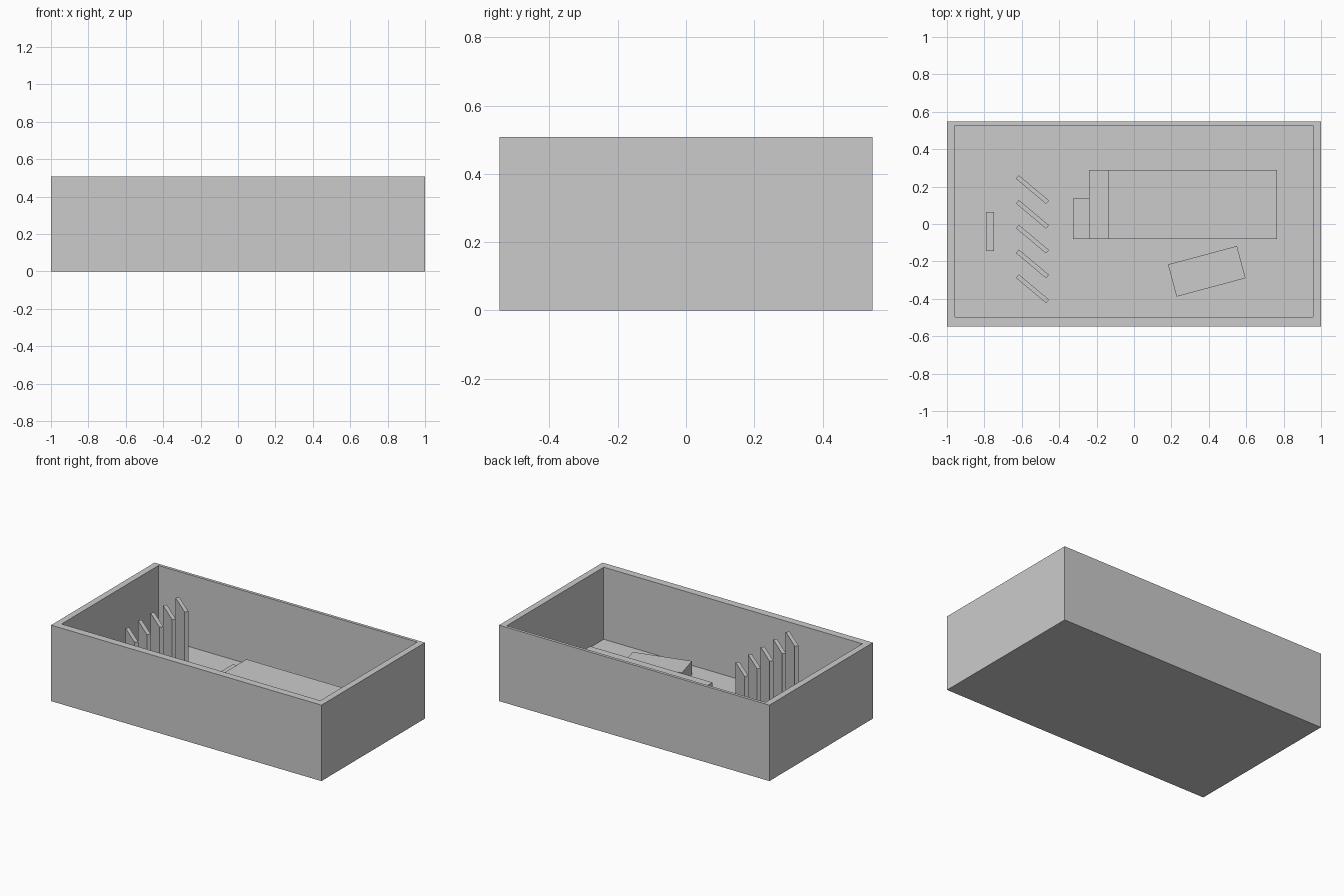
import bpy
from math import radians

if "Cube" in bpy.data.objects:
    bpy.data.objects.remove(bpy.data.objects["Cube"])

FLOOR = 0.026


def box(name, x0, x1, y0, y1, z0, z1, angle=0.0):
    """Box between the given bounds, turned about its own vertical axis."""
    bpy.ops.mesh.primitive_cube_add(
        size=1,
        location=((x0 + x1) / 2, (y0 + y1) / 2, (z0 + z1) / 2),
        rotation=(0, 0, radians(angle)))
    ob = bpy.context.object
    ob.name = name
    ob.scale = (x1 - x0, y1 - y0, z1 - z0)
    return ob


def turned_box(name, cx, cy, length, width, top, angle):
    return box(name, cx - length / 2, cx + length / 2,
               cy - width / 2, cy + width / 2, FLOOR, top, angle)


# Tray shell: end walls run full depth, long walls fit between them
box("floor", -0.957, 0.957, -0.497, 0.527, 0, FLOOR)
for name, s in (("left_wall", -1), ("right_wall", 1)):
    box(name, min(s, s * 0.957), max(s, s * 0.957), -0.547, 0.547, 0, 0.508)
box("front_wall", -0.957, 0.957, -0.547, -0.497, 0, 0.508)
box("back_wall", -0.957, 0.957, 0.527, 0.547, 0, 0.508)

# Row of slanted upright fins
for i in range(5):
    turned_box(f"fin_{i + 1}", -0.543, 0.184 - 0.1325 * i, 0.21, 0.024, 0.488, -40)

# Large block with a lower step and a small block at its end
box("main_block", -0.14, 0.765, -0.08, 0.29, FLOOR, 0.19)
box("step_block", -0.24, -0.14, -0.08, 0.29, FLOOR, 0.13)
box("small_block", -0.325, -0.24, -0.08, 0.135, FLOOR, 0.11)

# Loose turned block and narrow block by the left wall
turned_box("turned_block", 0.389, -0.253, 0.382, 0.178, 0.117, 15)
box("narrow_block", -0.792, -0.748, -0.145, 0.065, FLOOR, 0.14)
